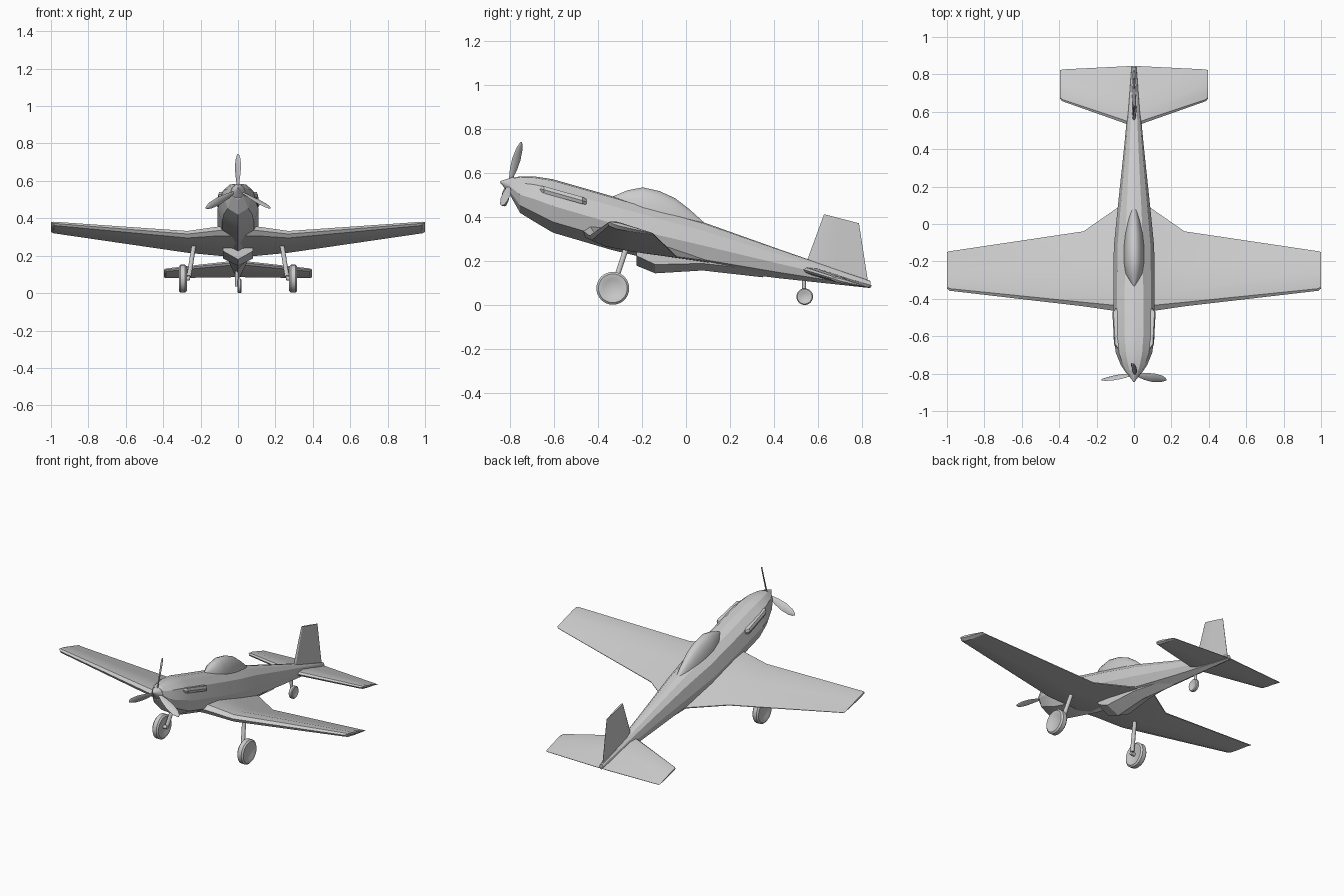
import bpy, bmesh, math
from mathutils import Vector, Matrix

cube = bpy.data.objects.get("Cube")
if cube:
    bpy.data.objects.remove(cube, do_unlink=True)

grey = bpy.data.materials.new("light_grey")
grey.use_nodes = True
grey.diffuse_color = (0.6, 0.6, 0.6, 1)
grey.node_tree.nodes["Principled BSDF"].inputs["Base Color"].default_value = grey.diffuse_color


def finish(name, bm, angle=28):
    bmesh.ops.recalc_face_normals(bm, faces=bm.faces[:])
    mesh = bpy.data.meshes.new(name)
    bm.to_mesh(mesh)
    bm.free()
    mesh.materials.append(grey)
    obj = bpy.data.objects.new(name, mesh)
    bpy.context.collection.objects.link(obj)
    bpy.ops.object.select_all(action='DESELECT')
    obj.select_set(True)
    bpy.context.view_layer.objects.active = obj
    bpy.ops.object.shade_smooth_by_angle(angle=math.radians(angle))
    return obj


def loft(name, rings, angle=28):
    """Skin closed rings of equal length and cap both ends."""
    bm = bmesh.new()
    rows = [[bm.verts.new(p) for p in ring] for ring in rings]
    n = len(rows[0])
    for a, b in zip(rows, rows[1:]):
        for i in range(n):
            j = (i + 1) % n
            bm.faces.new((a[i], a[j], b[j], b[i]))
    bm.faces.new(rows[0])
    bm.faces.new(rows[-1])
    return finish(name, bm, angle)


def mirrored(half):
    """Close a half section running from top centre to bottom centre."""
    return half + [(-x, y, z) for x, y, z in half[-2:0:-1]]


def foil(lead, trail, thick, side):
    """Aerofoil ring between two edges; side is the thickness direction."""
    a, b, s = Vector(lead), Vector(trail), Vector(side) * thick
    shape = [(0, 0), (0.04, 0.35), (0.2, 0.55), (0.5, 0.4), (1, 0.04),
             (1, -0.04), (0.5, -0.4), (0.2, -0.5), (0.04, -0.3)]
    return [a.lerp(b, t) + s * h for t, h in shape]


def flip(ring):
    return [(-p[0], p[1], p[2]) for p in ring]


def rod(name, a, b, r1, r2=None, sides=12):
    a, b = Vector(a), Vector(b)
    bm = bmesh.new()
    bmesh.ops.create_cone(bm, cap_ends=True, segments=sides, radius1=r1,
                          radius2=r1 if r2 is None else r2, depth=(b - a).length)
    turn = (b - a).to_track_quat('Z', 'Y').to_matrix().to_4x4()
    bm.transform(Matrix.Translation((a + b) / 2) @ turn)
    return finish(name, bm)


def wheel(name, centre, radius, width):
    bm = bmesh.new()
    profile = [(0, 0.3), (0.5, 0.36), (0.6, 0.45), (0.85, 0.5), (0.97, 0.3)]
    profile += [(r, -w) for r, w in reversed(profile)]
    verts = [bm.verts.new((w * width, 0, r * radius)) for r, w in profile]
    edges = [bm.edges.new(e) for e in zip(verts, verts[1:])]
    bmesh.ops.spin(bm, geom=verts + edges, cent=(0, 0, 0), axis=(1, 0, 0),
                   angle=math.tau, steps=32, use_merge=True)
    bmesh.ops.remove_doubles(bm, verts=bm.verts[:], dist=0.0002)
    bm.transform(Matrix.Translation(centre))
    return finish(name, bm, 40)


# Fuselage: faceted section with ridge, shoulders and keel
body = [(-0.80, 0.578, 0.50, 0.04), (-0.755, 0.586, 0.42, 0.07),
        (-0.69, 0.586, 0.38, 0.097), (-0.605, 0.573, 0.33, 0.11),
        (-0.333, 0.495, 0.25, 0.11), (-0.12, 0.435, 0.20, 0.108),
        (0.08, 0.377, 0.165, 0.088), (0.42, 0.256, 0.123, 0.052),
        (0.84, 0.11, 0.078, 0.012)]
section = [(0, 0), (0.45, 0.03), (0.82, 0.18), (1, 0.5), (0.78, 0.8), (0, 1)]
loft("fuselage", [mirrored([(w * u, y, top + (bot - top) * v) for u, v in section])
                  for y, top, bot, w in body], 15)

# Belly scoop
scoop = [(-0.225, 0.225, 0.18, 0.08), (-0.14, 0.185, 0.145, 0.08),
         (0.075, 0.19, 0.158, 0.06), (0.35, 0.16, 0.127, 0.03)]
loft("belly_scoop", [mirrored([(0, y, z + 0.08), (w, y, z + 0.06), (w, y, z), (0, y, low)])
                     for y, z, low, w in scoop], 15)

# Bubble canopy
bubble = [(-0.333, 0.495, 0.01), (-0.265, 0.523, 0.048), (-0.197, 0.536, 0.056),
          (-0.12, 0.519, 0.055), (-0.05, 0.487, 0.048), (0.015, 0.437, 0.035),
          (0.085, 0.374, 0.018)]
rings = []
for y, top, w in bubble:
    base = 0.38 - 0.3 * y - 0.02
    arc = [math.radians(a) for a in range(0, 91, 15)]
    rings.append(mirrored([(w * math.sin(a), y, base + (top - base) * math.cos(a))
                           for a in arc] + [(0, y, base)]))
loft("canopy", rings, 40)

# Wings and tailplane, built from stations and mirrored
up = Vector((0, 0.27, 0.96))
wing = [((0, -0.475, 0.335), (0, 0.13, 0.19), 0.085),
        ((0.1, -0.465, 0.335), (0.075, 0.095, 0.2), 0.08),
        ((0.27, -0.44, 0.316), (0.27, -0.04, 0.218), 0.06),
        ((0.985, -0.357, 0.373), (0.985, -0.146, 0.321), 0.032),
        ((1, -0.345, 0.377), (1, -0.15, 0.328), 0.012)]
tail = [((0, 0.52, 0.165), (0, 0.845, 0.088), 0.035),
        ((0.04, 0.535, 0.162), (0.04, 0.843, 0.086), 0.035),
        ((0.385, 0.657, 0.125), (0.385, 0.826, 0.081), 0.026),
        ((0.395, 0.67, 0.124), (0.395, 0.822, 0.084), 0.01)]
for part, stations in (("wing", wing), ("tailplane", tail)):
    panel = [foil(a, b, t, up) for a, b, t in stations]
    loft("left_" + part, panel)
    loft("right_" + part, [flip(r) for r in panel])

# Fin
loft("fin", [foil(a, b, t, (1, 0, 0)) for a, b, t in [
    ((0, 0.535, 0.16), (0, 0.83, 0.095), 0.026),
    ((0, 0.628, 0.414), (0, 0.787, 0.373), 0.012)]])

# Spinner and three twisted propeller blades
axis = Vector((0, -0.96, 0.28)).normalized()
hub = Vector((0, -0.805, 0.55))
rod("spinner", hub - axis * 0.012, hub + axis * 0.042, 0.04, 0.003, 16)
for k in range(3):
    turn = Matrix.Rotation(math.tau * k / 3, 3, axis)
    radial = turn @ Vector((0, 0.28, 0.96)).normalized()
    across = axis.cross(radial)
    blade = []
    for r, chord, pitch in [(0.02, 0.008, 60), (0.07, 0.02, 55), (0.12, 0.025, 50),
                            (0.17, 0.02, 45), (0.192, 0.01, 42), (0.2, 0.002, 40)]:
        p = math.radians(pitch)
        wide = across * math.cos(p) - axis * math.sin(p)
        thin = across * math.sin(p) + axis * math.cos(p)
        c = hub + radial * r
        blade.append([c + wide * chord * math.cos(t) + thin * 0.004 * math.sin(t)
                      for t in (math.tau * i / 8 for i in range(8))])
    loft("propeller_blade_%d" % (k + 1), blade, 40)

for label, s in (("left", 1), ("right", -1)):
    # Exhaust fairing
    stack = []
    for y, z, out, h in [(-0.665, 0.53, 0.088, 0.012), (-0.645, 0.525, 0.106, 0.016),
                         (-0.47, 0.476, 0.116, 0.016), (-0.452, 0.47, 0.1, 0.012)]:
        stack.append([(s * x, y, z + d) for x, d in
                      ((0.06, h), (out - 0.006, h), (out, 0), (out - 0.006, -h), (0.06, -h))])
    loft(label + "_exhaust", stack)
    # Main gear
    wheel(label + "_main_wheel", (s * 0.295, -0.333, 0.077), 0.077, 0.042)
    rod(label + "_gear_leg", (s * 0.235, -0.272, 0.26), (s * 0.262, -0.328, 0.09), 0.012)
    rod(label + "_axle", (s * 0.256, -0.333, 0.08), (s * 0.3, -0.333, 0.077), 0.011)

# Tail gear
wheel("tail_wheel", (0.008, 0.54, 0.039), 0.039, 0.022)
rod("tail_gear_leg", (-0.006, 0.535, 0.13), (-0.006, 0.54, 0.035), 0.009)
